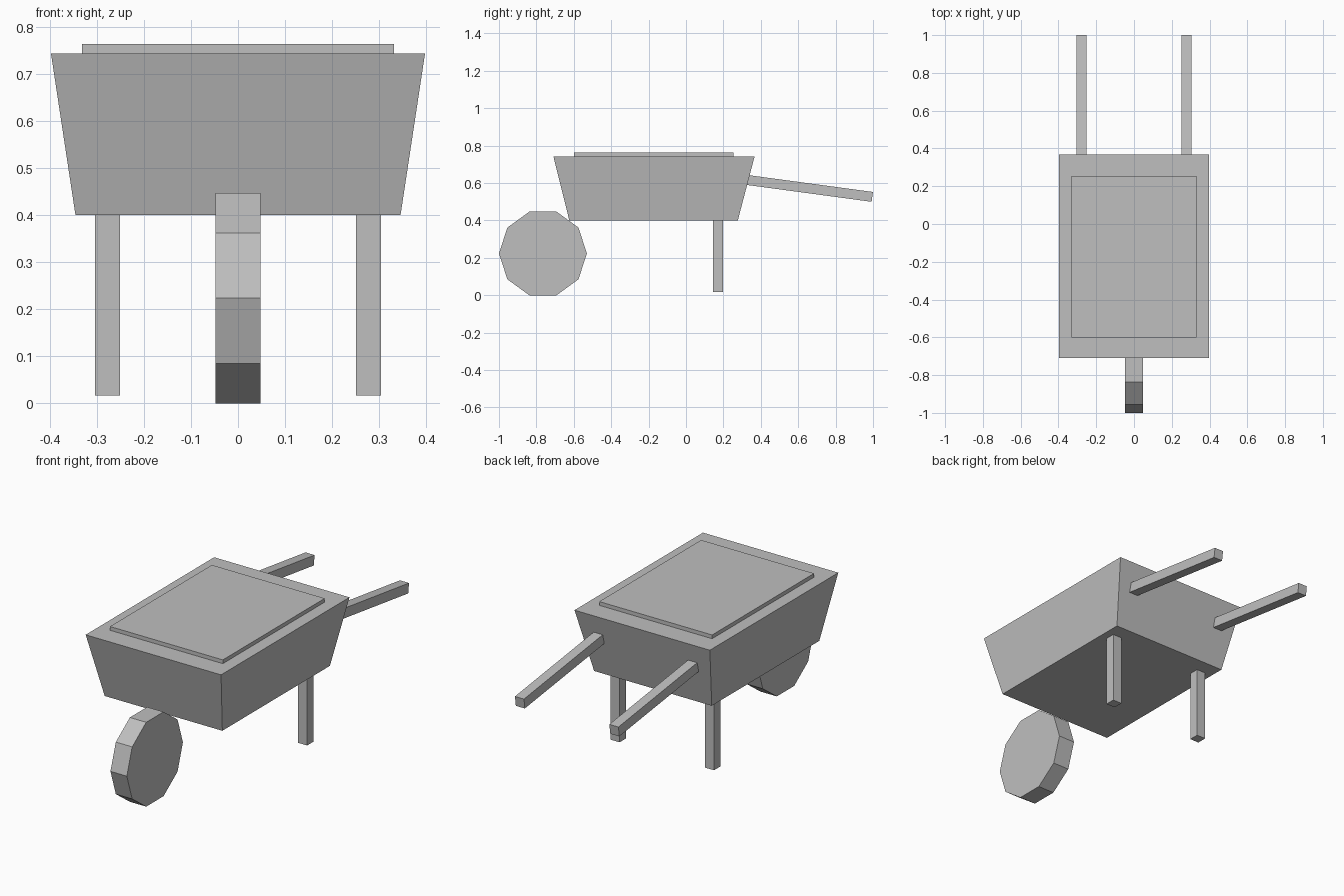
import bpy
import bmesh
from math import radians
from mathutils import Matrix, Vector

cube = bpy.data.objects.get("Cube")
if cube:
    bpy.data.objects.remove(cube, do_unlink=True)

GREY = (0.52, 0.52, 0.52, 1.0)
grey = bpy.data.materials.new("plain grey")
grey.use_nodes = True
grey.diffuse_color = GREY
grey.node_tree.nodes["Principled BSDF"].inputs["Base Color"].default_value = GREY


def finish(name, bm):
    """Turn a bmesh into a flat-shaded grey object."""
    bmesh.ops.recalc_face_normals(bm, faces=bm.faces)
    mesh = bpy.data.meshes.new(name)
    bm.to_mesh(mesh)
    bm.free()
    mesh.materials.append(grey)
    obj = bpy.data.objects.new(name, mesh)
    bpy.context.collection.objects.link(obj)
    return obj


def tapered_box(name, z0, z1, bottom, top):
    """Box whose bottom and top are (half width, front y, back y)."""
    bm = bmesh.new()
    bmesh.ops.create_cube(bm, size=2)
    for v in bm.verts:
        half, front, back = top if v.co.z > 0 else bottom
        v.co = (v.co.x * half, back if v.co.y > 0 else front,
                z1 if v.co.z > 0 else z0)
    return finish(name, bm)


def beam(name, start, end, thickness):
    """Square bar running between two points in the y-z plane."""
    start, end = Vector(start), Vector(end)
    axis = (end - start).normalized()
    side = Vector((1, 0, 0))
    frame = Matrix((side, axis, side.cross(axis))).transposed().to_4x4()
    frame.translation = (start + end) / 2
    size = (thickness, (end - start).length, thickness)
    bm = bmesh.new()
    bmesh.ops.create_cube(bm, size=1, matrix=frame @ Matrix.Diagonal((*size, 1)))
    return finish(name, bm)


# Tray and the shallow load on top
tapered_box("tray", 0.4, 0.743, (0.345, -0.624, 0.277), (0.397, -0.709, 0.367))
load = (0.331, -0.6, 0.254)
tapered_box("load", 0.74, 0.763, load, load)

# Legs and handles, one on each side
BAR = 0.053
for side, x in (("left", 0.277), ("right", -0.277)):
    beam(side + "_leg", (x, 0.172, 0.017), (x, 0.172, 0.41), BAR)
    beam(side + "_handle", (x, 0.3, 0.62), (x, 0.996, 0.526), BAR)

# Ten-sided wheel with its axle along x
WHEEL_RADIUS = 0.235
bm = bmesh.new()
bmesh.ops.create_cone(bm, cap_ends=True, segments=10, radius1=WHEEL_RADIUS,
                      radius2=WHEEL_RADIUS, depth=0.096)
# Corners point straight forward and back, so the wheel rests on a flat side
corner = max(bm.verts, key=lambda v: v.co.y)
spin = Vector((corner.co.x, corner.co.y)).angle_signed(Vector((0, 1)))
turn = Matrix.Rotation(radians(90), 4, "Y") @ Matrix.Rotation(-spin, 4, "Z")
bmesh.ops.transform(bm, matrix=Matrix.Translation((0, -0.765, 0.2235)) @ turn, verts=bm.verts)
finish("wheel", bm)
